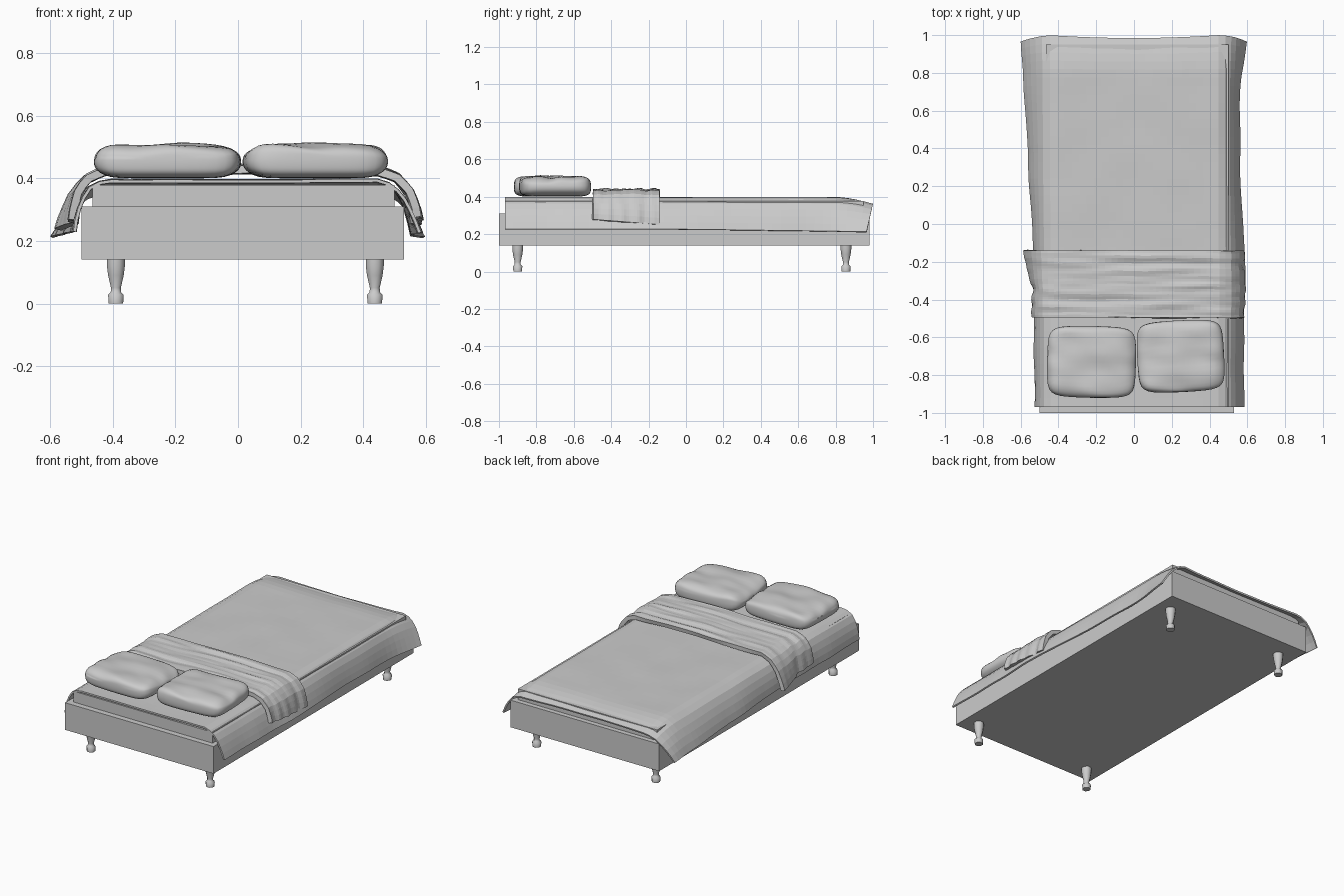
import bpy, bmesh, math
from mathutils import Vector, noise

if "Cube" in bpy.data.objects:
    bpy.data.objects.remove(bpy.data.objects["Cube"])


def finish(name, bm, smooth=None):
    bmesh.ops.recalc_face_normals(bm, faces=bm.faces[:])
    me = bpy.data.meshes.new(name)
    bm.to_mesh(me)
    bm.free()
    ob = bpy.data.objects.new(name, me)
    bpy.context.collection.objects.link(ob)
    if smooth:
        bpy.ops.object.select_all(action='DESELECT')
        ob.select_set(True)
        bpy.context.view_layer.objects.active = ob
        bpy.ops.object.shade_smooth_by_angle(angle=math.radians(smooth))
    return ob


def box(name, lo, hi):
    bm = bmesh.new()
    bmesh.ops.create_cube(bm, size=1)
    for v in bm.verts:
        v.co = Vector([(a + b) / 2 + c * (b - a) for a, b, c in zip(lo, hi, v.co)])
    return finish(name, bm)


def leg(name, x, y):
    profile = [(0.025, 0), (0.027, 0.028), (0.018, 0.036), (0.017, 0.05),
               (0.027, 0.09), (0.031, 0.12), (0.031, 0.142)]
    n = 8
    bm = bmesh.new()
    rings = [[bm.verts.new((x + r * math.cos(math.tau * (i + .5) / n),
                            y + r * math.sin(math.tau * (i + .5) / n), z))
              for i in range(n)] for r, z in profile]
    for a, b in zip(rings, rings[1:]):
        for i in range(n):
            j = (i + 1) % n
            bm.faces.new((a[i], a[j], b[j], b[i]))
    bm.faces.new(rings[0][::-1])
    bm.faces.new(rings[-1])
    finish(name, bm, 50)


def resample(pts, n):
    """Even points along a cross-section polyline."""
    pts = [Vector(p) for p in pts]
    lens = [(b - a).length for a, b in zip(pts, pts[1:])]
    out = []
    for i in range(n + 1):
        d, k = sum(lens) * i / n, 0
        while k < len(lens) - 1 and d > lens[k]:
            d -= lens[k]
            k += 1
        out.append(pts[k].lerp(pts[k + 1], min(1, d / lens[k])))
    return out


def cloth(name, section, y0, y1, cols, rows, warp, thickness, smooth=None):
    top = max(p[1] for p in section)
    low = min(p[1] for p in section)
    row = resample(section, cols)
    bm = bmesh.new()
    grid = []
    for j in range(rows + 1):
        y = y0 + (y1 - y0) * j / rows
        grid.append([bm.verts.new(warp(p.x, y, p.y, (top - p.y) / (top - low)))
                     for p in row])
    for a, b in zip(grid, grid[1:]):
        for i in range(cols):
            bm.faces.new((a[i], a[i + 1], b[i + 1], b[i]))
    ob = finish(name, bm, smooth)
    if ob.data.polygons[len(ob.data.polygons) // 2].normal.z < 0:
        ob.data.flip_normals()
    mod = ob.modifiers.new("thickness", 'SOLIDIFY')
    mod.thickness = thickness
    mod.offset = -1
    return ob


def blanket_warp(x, y, z, d):
    k = max(0, (y + 0.15) / 1.15)
    end = max(0, (y - 0.78) / 0.22)
    z += 0.004 * noise.noise((x * 4, y * 4, 0)) * (1 - d)
    z -= 0.035 * end ** 2 * (1 - d) + 0.015 * d * k
    if x < 0:
        x -= 0.07 * d * k
    else:
        x += d * (0.012 * end - 0.025 * math.sin(math.pi * min(1, k)))
    x += 0.008 * d * noise.noise((x, y * 5, 3))
    y -= end * (0.035 * d + 0.015 * max(0, 1 - (x / 0.45) ** 2))
    return x, y, z


def throw_warp(x, y, z, d):
    # creases run across the bed on top and hang vertically on the sides
    z += 0.011 * noise.noise((x * 3, y * 26, 1)) * (1 - d)
    x += 0.022 * d * noise.noise((0, y * 16, 5 if x > 0 else 9))
    if x < 0:
        x -= 0.05 * d * max(0, (y + 0.35) / 0.21)
    z -= 0.015 * d * (y + 0.32) / 0.18
    y += 0.006 * noise.noise((x * 5, 0, 2)) * (1 - d)
    return x, y, z


def pillow(name, center, half, angle, seed):
    bm = bmesh.new()
    bmesh.ops.create_cube(bm, size=2)
    bmesh.ops.subdivide_edges(bm, edges=bm.edges[:], cuts=13, use_grid_fill=True)
    c, s = math.cos(angle), math.sin(angle)
    for v in bm.verts:
        p = v.co.copy()
        # rounded box: push the cube onto a superellipsoid
        p /= sum(abs(q) ** 7 for q in p) ** (1 / 7)
        pinch = 1 - 0.3 * abs(p.x) ** 10 - 0.1 * abs(p.y) ** 10
        dent = 0.012 * noise.noise((p.x * 1.6 + p.y + seed, p.y * 2.2, p.z + seed))
        x = half[0] * p.x * (1 - 0.07 * p.z ** 2 - 0.03 * p.y ** 2)
        y = half[1] * p.y * (1 - 0.04 * p.z ** 2 - 0.05 * p.x ** 2)
        z = half[2] * p.z * pinch + (dent if p.z > 0.3 else 0)
        v.co = Vector((x * c - y * s, x * s + y * c, z)) + Vector(center)
    finish(name, bm, 60)


# Bed base, mattress and turned legs
box("bed_base", (-0.5, -1.0, 0.14), (0.53, 0.98, 0.31))
box("mattress", (-0.465, -0.965, 0.31), (0.5, 0.95, 0.378))
for side, x in (("left", -0.39), ("right", 0.437)):
    for end, y in (("front", -0.9), ("back", 0.855)):
        leg(f"{end}_{side}_leg", x, y)

# Blanket over the whole mattress
cloth("blanket",
      [(-0.53, 0.23), (-0.522, 0.28), (-0.505, 0.33), (-0.475, 0.375), (-0.43, 0.397),
       (0.02, 0.395), (0.45, 0.398), (0.5, 0.38), (0.54, 0.33), (0.565, 0.28), (0.585, 0.228)],
      -0.968, 1.0, 34, 44, blanket_warp, 0.01)

# Folded throw across the bed
cloth("folded_throw",
      [(-0.54, 0.255), (-0.535, 0.3), (-0.52, 0.36), (-0.49, 0.405), (-0.43, 0.435),
       (0.02, 0.442), (0.46, 0.435), (0.52, 0.41), (0.56, 0.36), (0.578, 0.31), (0.586, 0.265)],
      -0.495, -0.14, 40, 26, throw_warp, 0.025)

# Pillows
pillow("left_pillow", (-0.225, -0.73, 0.452), (0.235, 0.19, 0.052), -0.02, 1.3)
pillow("right_pillow", (0.247, -0.7, 0.454), (0.23, 0.19, 0.054), 0.05, 4.7)
